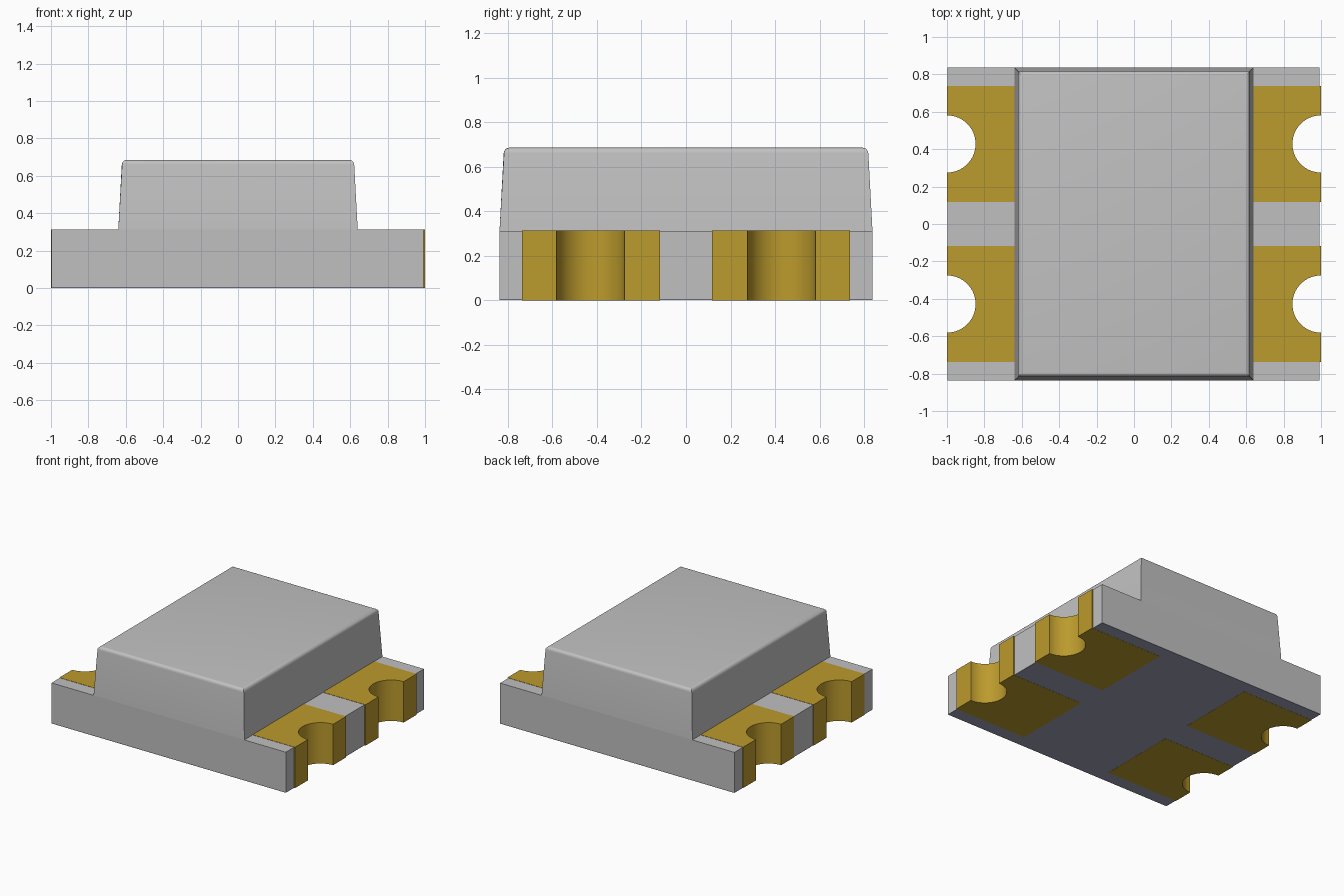
import bpy, bmesh, math

cube = bpy.data.objects.get("Cube")
if cube:
    bpy.data.objects.remove(cube, do_unlink=True)


def material(name, rgb):
    m = bpy.data.materials.new(name)
    m.use_nodes = True
    m.diffuse_color = (*rgb, 1)
    m.node_tree.nodes["Principled BSDF"].inputs["Base Color"].default_value = (*rgb, 1)
    return m


COVER = material("cover grey", (0.54, 0.54, 0.54))
BOARD = material("board grey", (0.53, 0.53, 0.53))
GOLD = material("gold plating", (0.50, 0.325, 0.026))
MASK = material("blue grey underside", (0.35, 0.36, 0.47))

HALF_Y = 0.837            # half depth of board and cover
BOARD_Z, TOP_Z = 0.312, 0.685
NOTCH_Y, NOTCH_R = 0.428, 0.153
SKIN = 0.006              # plating thickness


def finish(bm, name, mat):
    bmesh.ops.recalc_face_normals(bm, faces=bm.faces)
    me = bpy.data.meshes.new(name)
    bm.to_mesh(me)
    bm.free()
    me.materials.append(mat)
    ob = bpy.data.objects.new(name, me)
    bpy.context.collection.objects.link(ob)
    bpy.ops.object.select_all(action='DESELECT')
    ob.select_set(True)
    bpy.context.view_layer.objects.active = ob
    bpy.ops.object.shade_smooth_by_angle(angle=math.radians(30))
    return ob


def prism(name, outline, z0, z1, mat):
    bm = bmesh.new()
    face = bm.faces.new([bm.verts.new((x, y, z0)) for x, y in outline])
    ext = bmesh.ops.extrude_face_region(bm, geom=[face])
    verts = [v for v in ext["geom"] if isinstance(v, bmesh.types.BMVert)]
    bmesh.ops.translate(bm, vec=(0, 0, z1 - z0), verts=verts)
    return finish(bm, name, mat)


def notch(side, y, radius, edge, steps=32):
    """Half-round bite in an end wall, listed by rising y on the +x side
    and falling y on the -x side."""
    a0 = math.acos((1 - edge) / radius)
    pts = []
    for i in range(steps + 1):
        a = -a0 + 2 * a0 * i / steps
        pts.append((side * (1 - radius * math.cos(a)), y + side * radius * math.sin(a)))
    return pts


# Board outline with four castellation notches
R = NOTCH_R + SKIN
XL, XR = 0.997, 0.992
outline = [(-XL, -HALF_Y), (XR, -HALF_Y)]
outline += notch(1, -NOTCH_Y, R, XR) + notch(1, NOTCH_Y, R, XR)
outline += [(XR, HALF_Y), (-XL, HALF_Y)]
outline += notch(-1, NOTCH_Y, R, XL) + notch(-1, -NOTCH_Y, R, XL)
prism("board", outline, 0.006, BOARD_Z, BOARD)
prism("underside_mask", outline, 0.001, 0.006, MASK)

# Gold contacts wrapping over each end, inner part hidden under the cover
PAD_IN, PAD_Y0, PAD_Y1 = 0.385, 0.117, 0.737
for side, side_name in ((1, "left"), (-1, "right")):
    for row, row_name in ((-1, "front"), (1, "back")):
        lo, hi = sorted((side * row * PAD_Y0, side * row * PAD_Y1))
        pts = [(side * PAD_IN, side * lo), (side, side * lo)]
        pts += notch(side, row * NOTCH_Y, NOTCH_R, 1.0)
        pts += [(side, side * hi), (side * PAD_IN, side * hi)]
        prism(f"contact_{row_name}_{side_name}", pts, 0.0, BOARD_Z + 0.002, GOLD)

# Tapered cover with rounded top edges
bm = bmesh.new()
bmesh.ops.create_cube(bm, size=2)
for v in bm.verts:
    top = v.co.z > 0
    v.co.x *= 0.62 if top else 0.64
    v.co.y *= 0.817 if top else HALF_Y
    v.co.z = TOP_Z if top else BOARD_Z
rim = [e for e in bm.edges if all(v.co.z > 0.6 for v in e.verts)]
bmesh.ops.bevel(bm, geom=rim, offset=0.025, segments=5, profile=0.5, affect='EDGES')
finish(bm, "cover", COVER)
